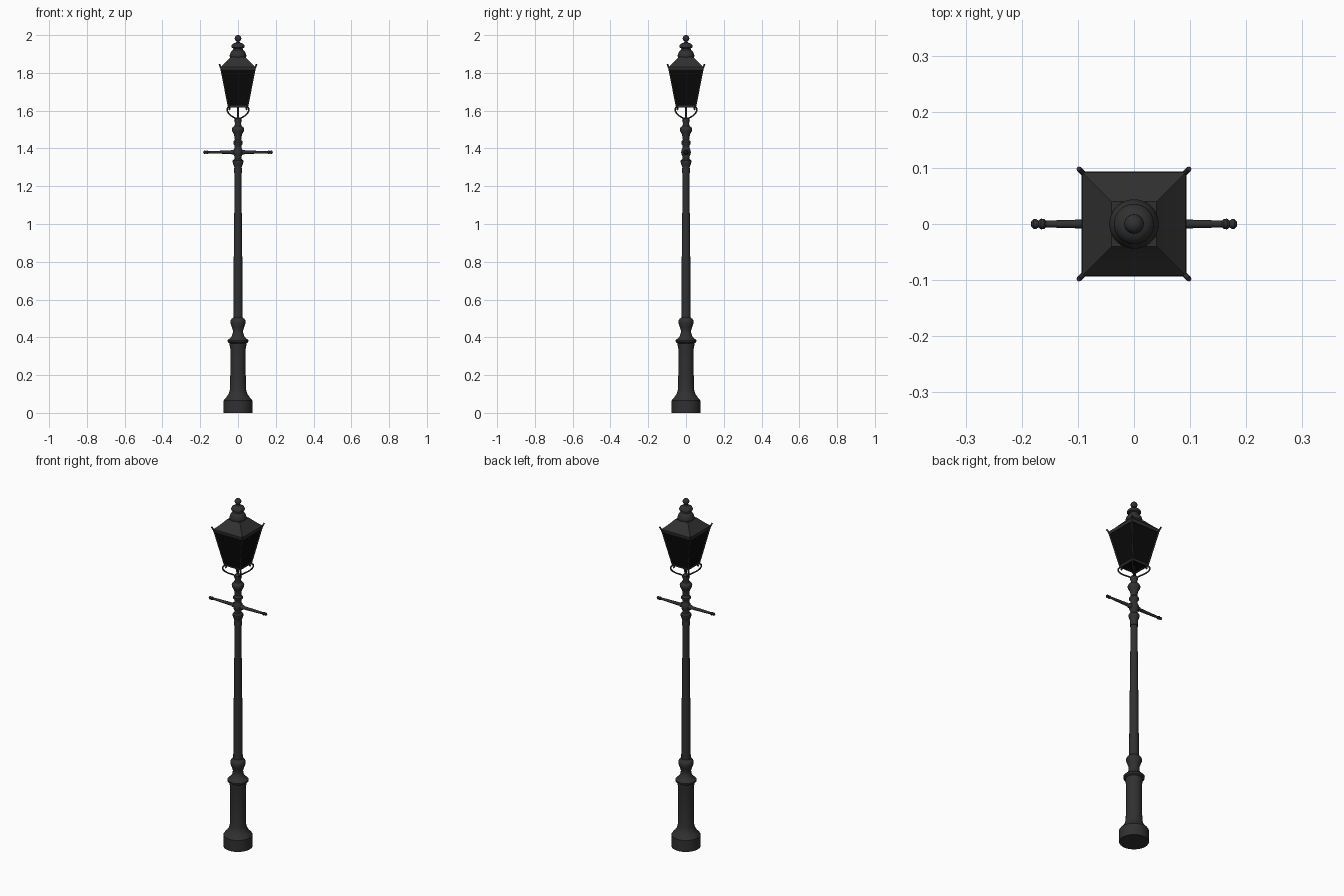
import bpy, bmesh, math
from mathutils import Matrix, Vector

if "Cube" in bpy.data.objects:
    bpy.data.objects.remove(bpy.data.objects["Cube"])


def material(name, rgb):
    m = bpy.data.materials.new(name)
    m.diffuse_color = (*rgb, 1)
    m.use_nodes = True
    m.node_tree.nodes["Principled BSDF"].inputs["Base Color"].default_value = m.diffuse_color
    return m


IRON = material("dark iron", (0.03, 0.03, 0.03))
PANE = material("black pane", (0.003, 0.003, 0.003))


def finish(name, me, mat, angle=35):
    me.materials.append(mat)
    me.shade_smooth()
    me.set_sharp_from_angle(angle=math.radians(angle))
    ob = bpy.data.objects.new(name, me)
    bpy.context.collection.objects.link(ob)
    return ob


def lathe(name, prof, segs=32, mat=IRON, start=0.0, k=1.0, matrix=None):
    """Revolve (radius, height) points; segs=4 gives a square section."""
    bm = bmesh.new()
    rings = []
    for r, z in prof:
        if r == 0:
            rings.append([bm.verts.new((0, 0, z))] * segs)
        else:
            rings.append([bm.verts.new((r * k * math.cos(start + math.tau * i / segs),
                                        r * k * math.sin(start + math.tau * i / segs), z))
                          for i in range(segs)])
    for a, b in zip(rings, rings[1:]):
        for i in range(segs):
            j = (i + 1) % segs
            vs = list(dict.fromkeys([a[i], a[j], b[j], b[i]]))
            if len(vs) > 2:
                bm.faces.new(vs)
    if matrix:
        bm.transform(matrix)
    bmesh.ops.recalc_face_normals(bm, faces=bm.faces)
    me = bpy.data.meshes.new(name)
    bm.to_mesh(me)
    bm.free()
    return finish(name, me, mat)


def square(name, prof, mat=IRON):
    return lathe(name, prof, 4, mat, math.pi / 4, math.sqrt(2))


def tube(name, pts, radius, smooth=False, mat=IRON):
    cu = bpy.data.curves.new(name, 'CURVE')
    cu.dimensions = '3D'
    cu.bevel_depth = radius
    cu.bevel_resolution = 2
    cu.use_fill_caps = True
    if smooth:
        sp = cu.splines.new('BEZIER')
        sp.bezier_points.add(len(pts) - 1)
        for bp, p in zip(sp.bezier_points, pts):
            bp.co = p
            bp.handle_left_type = bp.handle_right_type = 'AUTO'
        sp.resolution_u = 6
    else:
        sp = cu.splines.new('POLY')
        sp.points.add(len(pts) - 1)
        for q, p in zip(sp.points, pts):
            q.co = (*p, 1)
    tmp = bpy.data.objects.new(name + "_path", cu)
    bpy.context.collection.objects.link(tmp)
    bpy.context.view_layer.update()
    dg = bpy.context.evaluated_depsgraph_get()
    me = bpy.data.meshes.new_from_object(tmp.evaluated_get(dg))
    bpy.data.objects.remove(tmp)
    me.materials.clear()
    return finish(name, me, mat, 50)


# Pedestal base and column
lathe("base", [(0, 0), (0.076, 0), (0.076, 0.066), (0.071, 0.073), (0.06, 0.085),
               (0.05, 0.1), (0.046, 0.112), (0.043, 0.125), (0.041, 0.2), (0.041, 0.34),
               (0.044, 0.355), (0.044, 0.368), (0.054, 0.374), (0.055, 0.384),
               (0.047, 0.392), (0.036, 0.4), (0.028, 0.42), (0.027, 0.437),
               (0.033, 0.455), (0.04, 0.475), (0.04, 0.488), (0.034, 0.498),
               (0.025, 0.505), (0, 0.505)])

# Tapered shaft
lathe("shaft", [(0.025, 0.5), (0.024, 0.7), (0.0205, 1.0), (0.0175, 1.275)], 24)

# Turned neck
lathe("neck", [(0, 1.268), (0.021, 1.27), (0.021, 1.29), (0.019, 1.3), (0.025, 1.315),
               (0.028, 1.325), (0.028, 1.335), (0.02, 1.343), (0.018, 1.355),
               (0.024, 1.368), (0.026, 1.38), (0.024, 1.392), (0.018, 1.403),
               (0.018, 1.415), (0.025, 1.425), (0.025, 1.435), (0.017, 1.445),
               (0.018, 1.46), (0.022, 1.475), (0.031, 1.492), (0.033, 1.502),
               (0.029, 1.512), (0.018, 1.52), (0.016, 1.535), (0.02, 1.545),
               (0.019, 1.558), (0.012, 1.564), (0, 1.566)])

# Ladder rest arms
for s, side in ((1, "right"), (-1, "left")):
    rot = Matrix.Translation((0, 0, 1.38)) @ Matrix.Rotation(s * math.pi / 2, 4, 'Y')
    lathe(side + "_ladder_arm",
          [(0, 0), (0.013, 0), (0.013, 0.032), (0.009, 0.038), (0.0085, 0.07),
           (0.0065, 0.145), (0.006, 0.157), (0.009, 0.16), (0.0095, 0.166),
           (0.006, 0.17), (0.0085, 0.174), (0.0085, 0.179), (0.005, 0.183), (0, 0.184)],
          16, matrix=rot)

# Gas pipe under the lantern
tube("gas_pipe", [(0, 0, 1.55), (0, 0, 1.63)], 0.004)

# Scrolled brackets and lantern corner bars, one per diagonal
SCROLL = [(0.012, 1.555), (0.03, 1.564), (0.058, 1.577), (0.079, 1.597), (0.08, 1.611),
          (0.07, 1.617), (0.062, 1.611), (0.066, 1.604)]
BAR = [(0.069, 1.618), (0.127, 1.825), (0.133, 1.835), (0.139, 1.845)]
for i in range(4):
    a = math.pi / 4 + i * math.pi / 2
    d = Vector((math.cos(a), math.sin(a), 0))
    up = Vector((0, 0, 1))
    tube("scroll_bracket", [d * r + up * z for r, z in SCROLL], 0.0042, True)
    tube("corner_bar", [d * r + up * z for r, z in BAR], 0.0045)

# Lantern body: panes, bottom and top rails
square("panes", [(0, 1.622), (0.048, 1.622), (0.088, 1.822), (0, 1.822)], PANE)
square("bottom_rail", [(0.044, 1.618), (0.051, 1.618), (0.0525, 1.627), (0.044, 1.627),
                       (0.044, 1.618)])
square("top_rail", [(0.08, 1.815), (0.09, 1.815), (0.094, 1.823), (0.094, 1.83),
                    (0.08, 1.83)])

# Roof
square("roof", [(0, 1.826), (0.093, 1.826), (0.092, 1.832), (0.067, 1.855), (0.04, 1.884),
                (0, 1.884)])

# Chimney vent and ball finial
lathe("vent", [(0, 1.88), (0.04, 1.88), (0.044, 1.886), (0.044, 1.894), (0.04, 1.906),
               (0.033, 1.917), (0.026, 1.922), (0.024, 1.93), (0.035, 1.934),
               (0.036, 1.94), (0.032, 1.95), (0.022, 1.957), (0.011, 1.96),
               (0.008, 1.968), (0, 1.968)])
lathe("finial", [(0.0175 * math.sin(math.pi * i / 10) if 0 < i < 10 else 0,
                  1.9825 - 0.0175 * math.cos(math.pi * i / 10)) for i in range(11)], 24)
